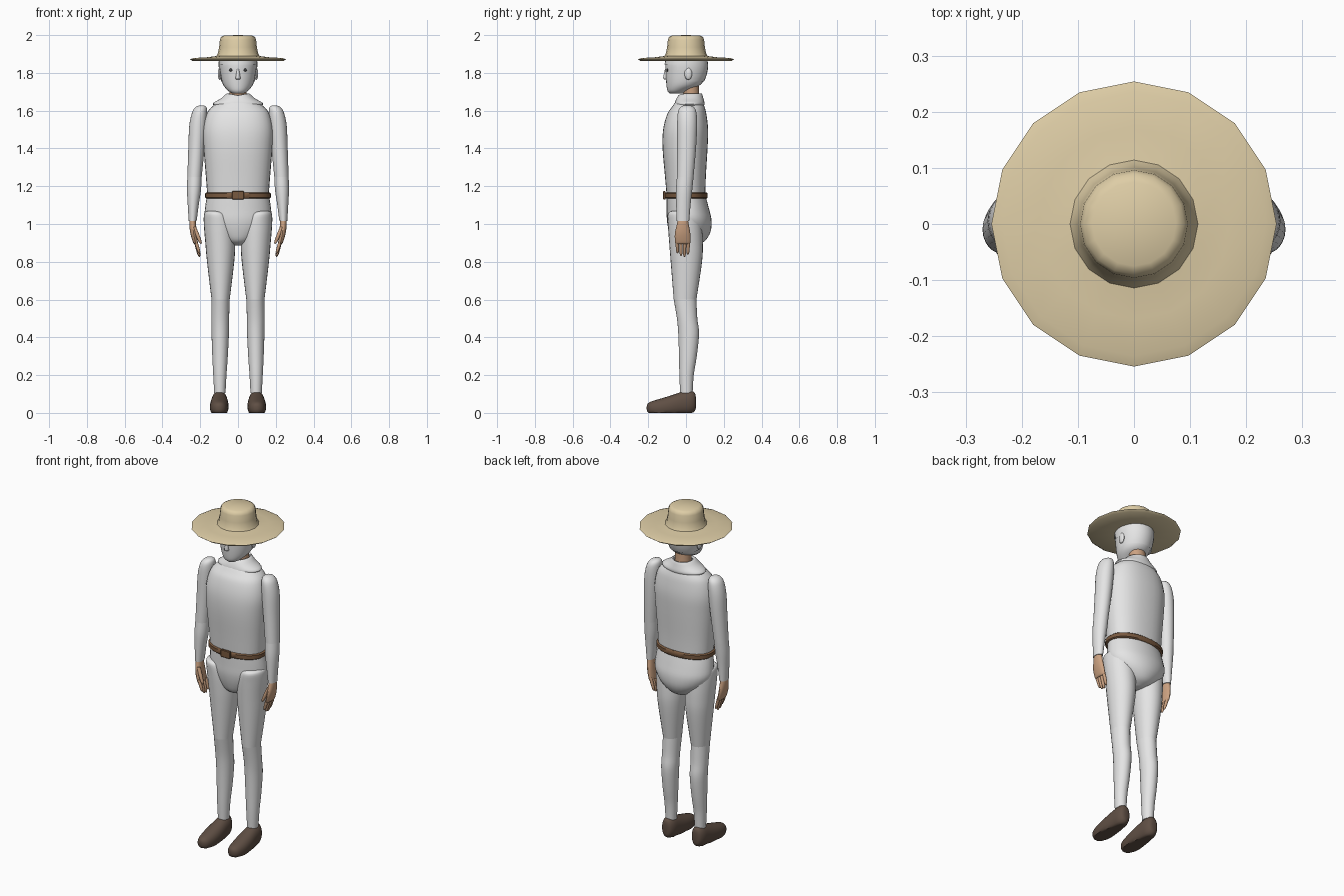
import bpy, bmesh, math
from mathutils import Vector


def material(name, color):
    m = bpy.data.materials.new(name)
    m.diffuse_color = (*color, 1)
    return m


CLOTH = material("pale_cloth", (0.78, 0.78, 0.78))
SKIN = material("skin", (0.60, 0.36, 0.22))
STRAW = material("straw", (0.73, 0.61, 0.38))
LEATHER = material("belt_leather", (0.19, 0.10, 0.05))
SHOE = material("shoe_leather", (0.115, 0.078, 0.058))
DARK = material("eye_dark", (0.05, 0.05, 0.05))


def finish(bm, name, mat, angle=45):
    bmesh.ops.recalc_face_normals(bm, faces=bm.faces)
    me = bpy.data.meshes.new(name)
    bm.to_mesh(me)
    bm.free()
    me.materials.append(mat)
    ob = bpy.data.objects.new(name, me)
    bpy.context.collection.objects.link(ob)
    bpy.ops.object.select_all(action='DESELECT')
    ob.select_set(True)
    bpy.context.view_layer.objects.active = ob
    bpy.ops.object.shade_smooth_by_angle(angle=math.radians(angle))
    return ob


def smooth_rings(rings, k):
    """Catmull-Rom interpolation between the cross-sections."""
    out = []
    for i in range(len(rings) - 1):
        p = [Vector(rings[min(max(j, 0), len(rings) - 1)]) for j in range(i - 1, i + 3)]
        for s in range(k):
            t = s / k
            out.append(0.5 * (2 * p[1] + (p[2] - p[0]) * t
                              + (2 * p[0] - 5 * p[1] + 4 * p[2] - p[3]) * t ** 2
                              + (3 * p[1] - p[0] - 3 * p[2] + p[3]) * t ** 3))
    return out + [Vector(rings[-1])]


def loft(name, mat, rings, n=24, k=4, power=2.0, along='z', cap=True, keep=None, angle=45):
    """Rings are (position, centre a, centre b, radius a, radius b)."""
    bm = bmesh.new()
    loops = []
    for pos, ca, cb, ra, rb in smooth_rings(rings, k):
        loop = []
        for i in range(n):
            a = 2 * math.pi * i / n
            c, s = math.cos(a), math.sin(a)
            u = ca + ra * math.copysign(abs(c) ** (2 / power), c)
            v = cb + rb * math.copysign(abs(s) ** (2 / power), s)
            loop.append(bm.verts.new((u, v, pos) if along == 'z' else (u, pos, max(v, 0))))
        loops.append(loop)
    for lo, hi in zip(loops, loops[1:]):
        for i in range(n):
            j = (i + 1) % n
            bm.faces.new((lo[i], lo[j], hi[j], hi[i]))
    if cap:
        bm.faces.new(loops[0])
        bm.faces.new(loops[-1])
    if keep:
        drop = [f for f in bm.faces if not keep(f.calc_center_median())]
        bmesh.ops.delete(bm, geom=drop, context='FACES')
    return finish(bm, name, mat, angle)


def ball(name, mat, loc, scale):
    bm = bmesh.new()
    bmesh.ops.create_uvsphere(bm, u_segments=14, v_segments=8, radius=1)
    for v in bm.verts:
        v.co = Vector(loc) + Vector(a * b for a, b in zip(v.co, scale))
    return finish(bm, name, mat)


def box(name, mat, loc, size):
    bm = bmesh.new()
    bmesh.ops.create_cube(bm, size=1)
    for v in bm.verts:
        v.co = Vector(loc) + Vector(a * b for a, b in zip(v.co, size))
    bmesh.ops.bevel(bm, geom=bm.edges[:], offset=min(size) * 0.2, segments=1, affect='EDGES')
    return finish(bm, name, mat, 30)


def lathe(name, mat, profile, n):
    bm = bmesh.new()
    rows = []
    for r, z in profile:
        if r == 0:
            rows.append([bm.verts.new((0, 0, z))] * n)
        else:
            rows.append([bm.verts.new((r * math.cos(2 * math.pi * i / n),
                                       r * math.sin(2 * math.pi * i / n), z)) for i in range(n)])
    for lo, hi in zip(rows, rows[1:]):
        for i in range(n):
            j = (i + 1) % n
            bm.faces.new(list(dict.fromkeys((lo[i], lo[j], hi[j], hi[i]))))
    return finish(bm, name, mat, 50)


# Torso, pelvis and belt
loft("torso", CLOTH, [(1.145, 0, 0, .162, .102), (1.25, 0, -.003, .170, .108),
                      (1.40, 0, -.005, .182, .119), (1.50, 0, -.002, .185, .119),
                      (1.58, 0, .004, .167, .104), (1.62, 0, .012, .138, .086),
                      (1.655, 0, .018, .085, .066), (1.67, 0, .025, .05, .05)], n=32, power=2.3)
loft("pelvis", CLOTH, [(1.15, 0, 0, .164, .103), (1.08, 0, .010, .175, .112),
                       (1.02, 0, .017, .175, .118), (.96, 0, .020, .140, .110),
                       (.91, 0, .015, .080, .085), (.887, 0, .010, .030, .040)], n=32)
loft("belt", LEATHER, [(1.135, 0, 0, .168, .109), (1.140, 0, 0, .174, .114),
                       (1.162, 0, 0, .174, .114), (1.167, 0, 0, .168, .109)], n=32, k=1, power=2.2)
box("buckle", LEATHER, (0, -.115, 1.152), (.062, .014, .044))

# Neck and collar, the collar dipping toward its front
loft("neck", SKIN, [(1.62, 0, .028, .05, .046), (1.69, 0, .027, .046, .043),
                    (1.76, 0, .022, .048, .045)])
collar = loft("collar", CLOTH, [(1.628, 0, .018, .128, .078), (1.640, 0, .018, .132, .080),
                                (1.665, 0, .018, .090, .074), (1.690, 0, .022, .060, .062),
                                (1.683, 0, .024, .050, .050)], n=32, k=3, cap=False)
for v in collar.data.vertices:
    v.co.z -= max(0, -v.co.y) * .25 * max(0, 1 - abs(v.co.x) / .06)

# Head, hair shell and face
skull = [(1.69, 0, -.050, .028, .035), (1.705, 0, -.043, .052, .055),
         (1.74, 0, -.012, .080, .092), (1.80, 0, .000, .094, .108),
         (1.86, 0, .002, .098, .109), (1.92, 0, .002, .082, .085), (1.95, 0, .002, .04, .04)]
loft("head", CLOTH, skull, n=28)
loft("hair", CLOTH, [(z, a, b, ra + .004, rb + .004) for z, a, b, ra, rb in skull], n=28, cap=False,
     keep=lambda c: c.z > (1.845 if c.y < -.055 else 1.82 if c.y < .0 else 1.755))
loft("nose", CLOTH, [(1.766, 0, -.103, .012, .014), (1.775, 0, -.105, .013, .017),
                     (1.82, 0, -.104, .006, .008)], n=10, k=2)
box("mouth", DARK, (0, -.0965, 1.737), (.040, .008, .004))
for side, s in (("left", 1), ("right", -1)):
    ball(side + "_eye", DARK, (s * .037, -.098, 1.815), (.011, .006, .008))
    ball(side + "_ear", CLOTH, (s * .097, .012, 1.795), (.010, .020, .032))

# Straw hat
lathe("hat", STRAW, [(0, 2.0), (.075, 1.998), (.090, 1.990), (.096, 1.975), (.100, 1.935),
                     (.106, 1.905), (.114, 1.889), (.17, 1.882), (.235, 1.879), (.254, 1.872),
                     (.240, 1.862), (.100, 1.864), (.094, 1.90), (.086, 1.98), (0, 1.985)], 16)


def finger(name, a, b, r):
    """Tapered rounded digit from a to b."""
    rings = []
    for t, f in ((0, .9), (.4, 1), (.8, .85), (.95, .6), (1, .2)):
        p = Vector(a).lerp(Vector(b), t)
        rings.append((p.z, p.x, p.y, r * f, r * f))
    loft(name, SKIN, rings, n=10, k=1, angle=60)


for side, s in (("left", 1), ("right", -1)):
    def limb(name, mat, rings, **kw):
        loft(side + "_" + name, mat, [(p, s * a, b, ra, rb) for p, a, b, ra, rb in rings], **kw)

    # Arms
    limb("upper_arm", CLOTH, [(1.628, .192, .006, .012, .015), (1.618, .196, .006, .029, .036),
                              (1.59, .203, .006, .040, .049), (1.52, .212, .006, .046, .053),
                              (1.40, .220, .003, .043, .050), (1.25, .230, -.004, .038, .044)])
    limb("forearm", CLOTH, [(1.25, .230, -.004, .038, .044), (1.18, .233, -.010, .037, .043),
                            (1.10, .237, -.014, .029, .038), (1.015, .240, -.016, .021, .033)])
    # Hands
    limb("palm", SKIN, [(1.035, .240, -.016, .016, .025), (1.00, .240, -.017, .018, .031),
                        (.95, .235, -.018, .017, .041), (.905, .226, -.017, .013, .041),
                        (.895, .224, -.017, .008, .036)], n=16)
    for i, tip in enumerate((.845, .830, .826, .838)):
        y = -.047 + i * .020
        finger(f"{side}_finger_{i + 1}", (s * .226, y, .915), (s * .204, y * .9 - .002, tip), .0095)
    finger(side + "_thumb", (s * .232, -.042, .985), (s * .196, -.052, .895), .011)

    # Legs
    limb("thigh", CLOTH, [(1.068, .125, -.008, .040, .066), (1.055, .114, -.010, .065, .086),
                          (1.00, .101, -.006, .080, .090), (.90, .094, .000, .079, .089),
                          (.80, .092, .002, .072, .083), (.60, .092, -.005, .048, .060)])
    limb("shin", CLOTH, [(.60, .092, -.005, .048, .060), (.50, .094, .006, .047, .054),
                         (.42, .094, .014, .046, .055), (.30, .095, .010, .041, .047),
                         (.20, .096, .003, .035, .038), (.105, .096, .002, .030, .033)])
    # Shoes, lofted from heel to toe
    limb("shoe", SHOE, [(.052, .098, .055, .012, .030), (.045, .098, .058, .028, .050),
                        (.020, .098, .056, .040, .062), (-.020, .098, .050, .044, .062),
                        (-.080, .099, .036, .049, .056), (-.140, .100, .026, .047, .048),
                        (-.185, .100, .024, .036, .036), (-.203, .100, .026, .020, .022),
                        (-.208, .100, .026, .006, .008)], along='y', k=3, power=2.2)
